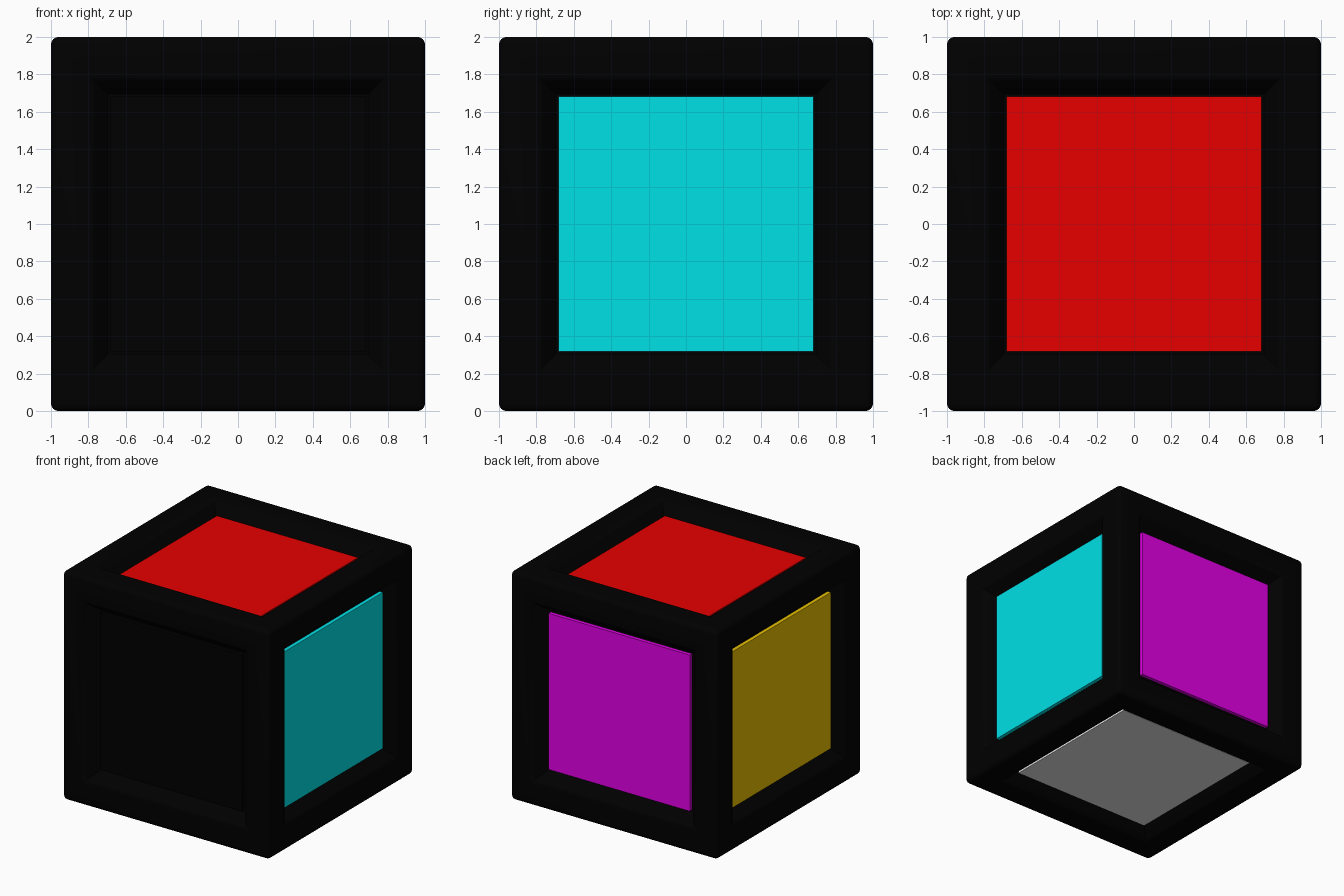
import bpy, bmesh
from mathutils import Vector, Matrix

if "Cube" in bpy.data.objects:
    bpy.data.objects.remove(bpy.data.objects["Cube"])


def material(name, rgb):
    m = bpy.data.materials.new(name)
    m.diffuse_color = (*rgb, 1)
    m.use_nodes = True
    m.node_tree.nodes["Principled BSDF"].inputs["Base Color"].default_value = m.diffuse_color
    return m


def add_object(name, bm, mat):
    me = bpy.data.meshes.new(name)
    bm.to_mesh(me)
    bm.free()
    me.materials.append(mat)
    ob = bpy.data.objects.new(name, me)
    bpy.context.collection.objects.link(ob)
    return ob


CENTRE = Matrix.Translation((0, 0, 1))
ROUND = 0.04     # outer edge radius
RIM = 0.78       # half width of the recess opening
FLOOR = 0.695    # half width of the recess floor
DEPTH = 0.11     # recess depth
black = material("black", (0, 0, 0))

# cube body with rounded outer edges
bm = bmesh.new()
bmesh.ops.create_cube(bm, size=2)
bmesh.ops.bevel(bm, geom=bm.edges[:], offset=ROUND, offset_type='OFFSET',
                segments=4, profile=0.5, affect='EDGES')

# sloped recess in each side
sides = sorted(bm.faces, key=lambda f: f.calc_area())[-6:]
bmesh.ops.inset_individual(bm, faces=sides, thickness=1 - ROUND - RIM,
                           depth=0, use_even_offset=True)
rims = [e for f in sides for e in f.edges]
bmesh.ops.inset_individual(bm, faces=sides, thickness=RIM - FLOOR,
                           depth=0, use_even_offset=True)
for f in sides:
    bmesh.ops.translate(bm, verts=f.verts[:], vec=f.normal * -DEPTH)
bm.normal_update()

# soften the recess rims
rims = [e for e in bm.edges
        if all(abs(max(map(abs, v.co)) - 1) < 1e-4
               and abs(sorted(map(abs, v.co))[0] - RIM) < 1e-3 for v in e.verts)]
bmesh.ops.bevel(bm, geom=rims, offset=0.025, offset_type='OFFSET',
                segments=4, profile=0.5, affect='EDGES')
bm.transform(CENTRE)
body = add_object("cube_body", bm, black)
bpy.context.view_layer.objects.active = body
body.select_set(True)
bpy.ops.object.shade_smooth_by_angle(angle=0.6)

# raised square panels, one on each side
panels = [
    ("front_panel", (0, -1, 0), black),
    ("back_panel", (0, 1, 0), material("magenta", (0.77, 0, 0.8))),
    ("right_panel", (1, 0, 0), material("cyan", (0, 0.75, 0.8))),
    ("left_panel", (-1, 0, 0), material("yellow", (0.8, 0.52, 0))),
    ("top_panel", (0, 0, 1), material("red", (0.8, 0, 0))),
    ("bottom_panel", (0, 0, -1), material("white", (0.8, 0.8, 0.8))),
]
for name, direction, mat in panels:
    bm = bmesh.new()
    bmesh.ops.create_cube(bm, size=1)
    turn = Vector(direction).to_track_quat('Z', 'Y').to_matrix().to_4x4()
    bm.transform(CENTRE @ turn @ Matrix.Translation((0, 0, 0.9))
                 @ Matrix.Diagonal((1.364, 1.364, 0.044, 1)))
    add_object(name, bm, mat)
